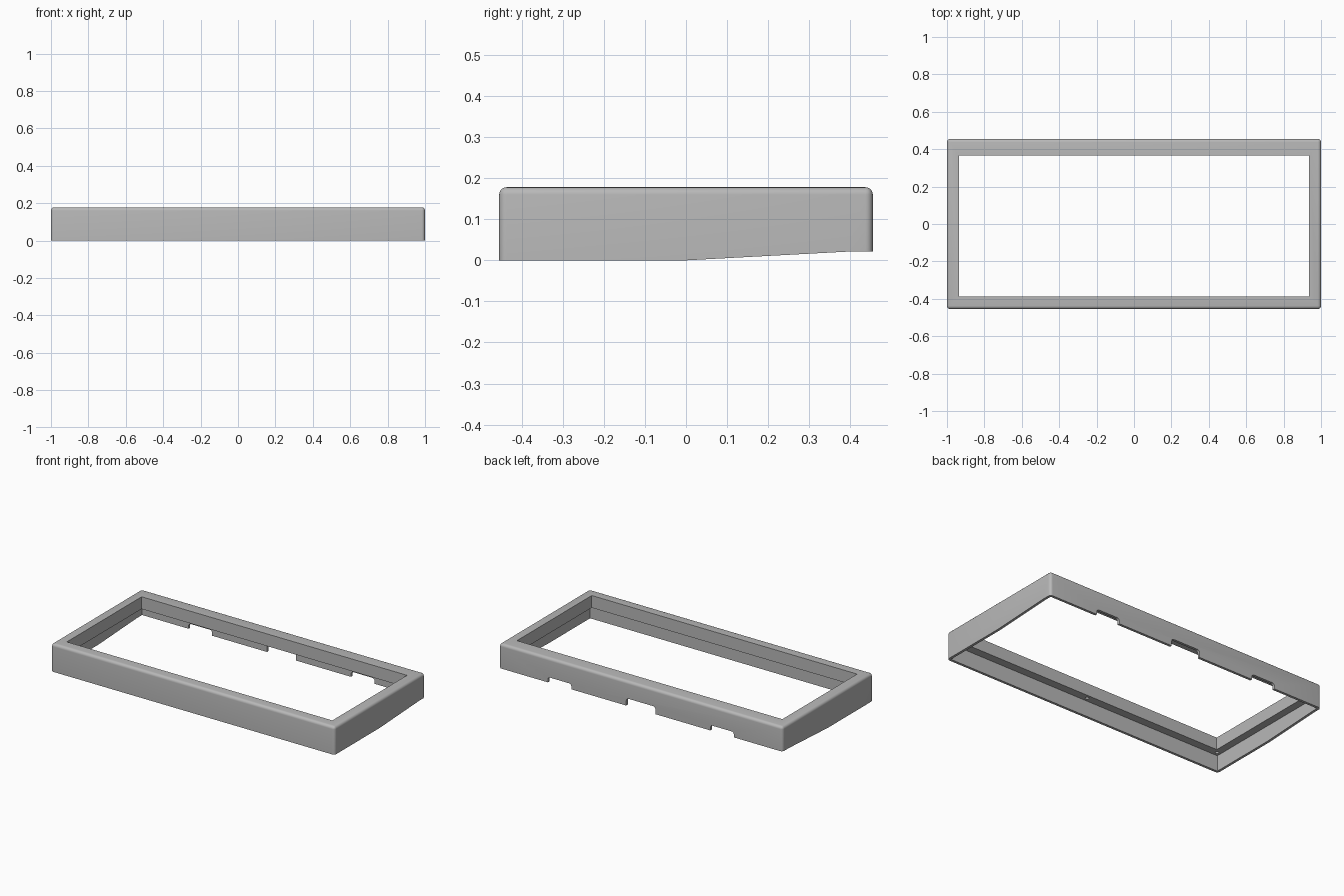
import bpy, bmesh
from mathutils import Vector, Matrix

if "Cube" in bpy.data.objects:
    bpy.data.objects.remove(bpy.data.objects["Cube"], do_unlink=True)

HALF_X, HALF_Y, TOP = 1.0, 0.455, 0.178
WALL, LEDGE = 0.016, 0.1

grey = bpy.data.materials.new("plain grey")
grey.use_nodes = True
colour = (0.48, 0.48, 0.48, 1)
grey.diffuse_color = colour
grey.node_tree.nodes["Principled BSDF"].inputs["Base Color"].default_value = colour


def finish(name, bm):
    bmesh.ops.recalc_face_normals(bm, faces=bm.faces)
    mesh = bpy.data.meshes.new(name)
    bm.to_mesh(mesh)
    bm.free()
    obj = bpy.data.objects.new(name, mesh)
    bpy.context.collection.objects.link(obj)
    mesh.materials.append(grey)
    return obj


def box(name, low, high, radius=0, pick=None):
    """Box between two corners, with the picked edges rounded."""
    low, high = Vector(low), Vector(high)
    bm = bmesh.new()
    bmesh.ops.create_cube(bm, size=1)
    bmesh.ops.scale(bm, vec=high - low, verts=bm.verts)
    bmesh.ops.translate(bm, vec=(low + high) / 2, verts=bm.verts)
    if radius:
        bmesh.ops.bevel(bm, geom=[e for e in bm.edges if pick(e)], offset=radius,
                        segments=4, profile=0.5, affect='EDGES')
    return finish(name, bm)


def cut(target, cutter):
    bpy.context.view_layer.objects.active = target
    mod = target.modifiers.new("cut", 'BOOLEAN')
    mod.operation, mod.solver, mod.object = 'DIFFERENCE', 'EXACT', cutter
    bpy.ops.object.modifier_apply(modifier=mod.name)
    bpy.data.objects.remove(cutter, do_unlink=True)


# Outer shell: side profile with a rising underside, swept across the width
bm = bmesh.new()
profile = [(-HALF_Y, 0), (0, 0), (0.39, 0.021), (HALF_Y, 0.021),
           (HALF_Y, TOP), (-HALF_Y, TOP)]
side = bm.faces.new([bm.verts.new((-HALF_X, y, z)) for y, z in profile])
swept = bmesh.ops.extrude_face_region(bm, geom=[side])["geom"]
bmesh.ops.translate(bm, vec=(2 * HALF_X, 0, 0),
                    verts=[g for g in swept if isinstance(g, bmesh.types.BMVert)])
bmesh.ops.recalc_face_normals(bm, faces=bm.faces)


def is_rounded(edge):
    a, b = (v.co for v in edge.verts)
    upright = abs(a.z - b.z) > TOP / 2
    return upright or min(a.z, b.z) > TOP - 0.001


bmesh.ops.bevel(bm, geom=[e for e in bm.edges if is_rounded(e)], offset=0.018,
                segments=5, profile=0.5, affect='EDGES')
frame = finish("bezel_frame", bm)

# Wide lower cavity leaves a thin skirt and a ledge under the rim
cut(frame, box("cavity", (WALL - HALF_X, WALL - HALF_Y, -0.1),
               (HALF_X - WALL, HALF_Y - WALL, LEDGE)))
# Narrower window through the rim
cut(frame, box("window", (-0.936, -0.387, -0.1), (0.936, 0.366, 0.3)))


# Cable notches in the back skirt, with rounded upper corners
def upper_corner(edge):
    a, b = (v.co for v in edge.verts)
    return abs(a.y - b.y) > 0.01 and min(a.z, b.z) > 0


for x, half, height in ((-0.573, 0.083, 0.055), (0, 0.103, 0.068), (0.573, 0.083, 0.055)):
    cut(frame, box("notch", (x - half, 0.41, -0.05), (x + half, 0.5, height),
                   0.016, upper_corner))

# Blind screw holes in the ledge
for x in (-0.96, 0, 0.96):
    for y in (-0.413, 0.41):
        bm = bmesh.new()
        bmesh.ops.create_cone(bm, cap_ends=True, segments=16, radius1=0.011, radius2=0.011,
                              depth=0.08, matrix=Matrix.Translation((x, y, LEDGE)))
        cut(frame, finish("screw_hole", bm))

bpy.ops.object.select_all(action='DESELECT')
frame.select_set(True)
bpy.context.view_layer.objects.active = frame
bpy.ops.object.shade_smooth_by_angle(angle=0.6)
